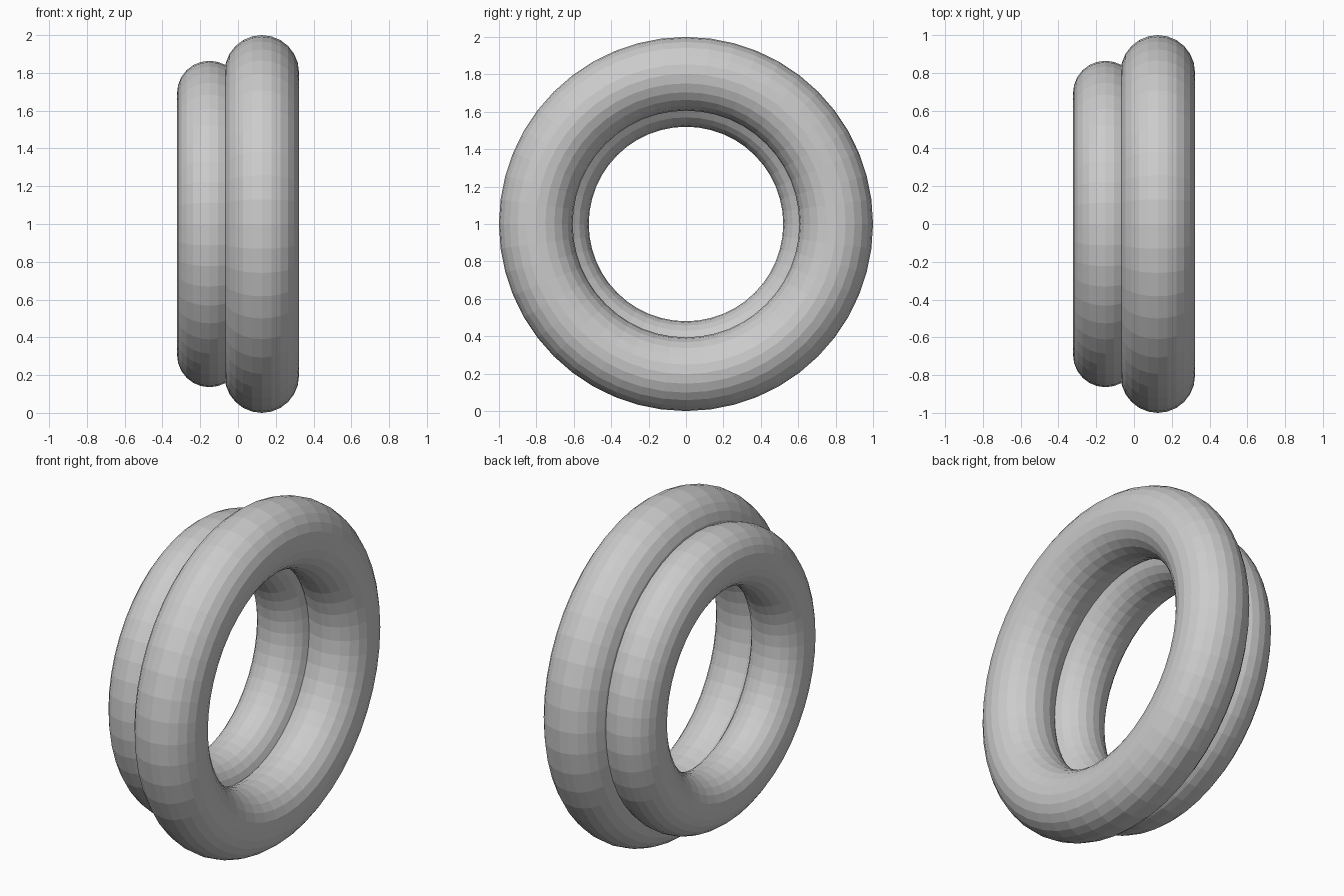
import bpy
import math

if "Cube" in bpy.data.objects:
    bpy.data.objects.remove(bpy.data.objects["Cube"])


def ring(name, x, major, minor):
    """Flat-shaded torus with its axis along x."""
    bpy.ops.mesh.primitive_torus_add(
        major_segments=48, minor_segments=24,
        major_radius=major, minor_radius=minor,
        location=(x, 0, 1), rotation=(0, math.pi / 2, 0))
    obj = bpy.context.object
    obj.name = name
    bpy.ops.object.shade_flat()
    return obj


# Two overlapping rings sharing one axis
ring("large_ring", 0.126, 0.803, 0.197)
ring("small_ring", -0.151, 0.692, 0.172)
